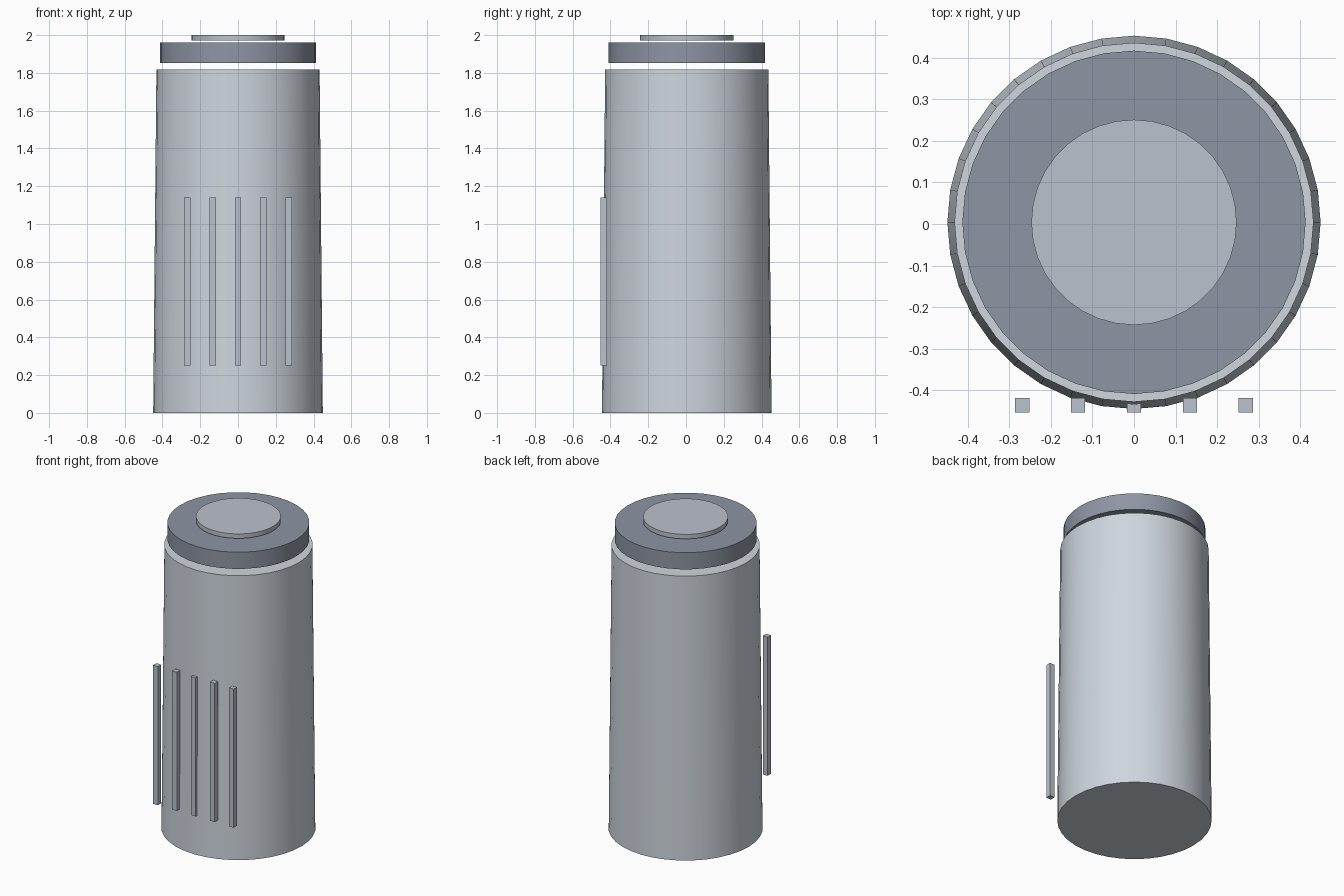
import bpy
import math

if "Cube" in bpy.data.objects:
    bpy.data.objects.remove(bpy.data.objects["Cube"])

SIDES = 36
CENTRE_Y = 0.004


def material(name, rgb):
    mat = bpy.data.materials.new(name)
    mat.diffuse_color = (*rgb, 1.0)
    mat.use_nodes = True
    mat.node_tree.nodes["Principled BSDF"].inputs["Base Color"].default_value = mat.diffuse_color
    return mat


def round_part(name, r_bottom, r_top, z0, z1, mat):
    bpy.ops.mesh.primitive_cone_add(vertices=SIDES, radius1=r_bottom, radius2=r_top,
                                    depth=z1 - z0, location=(0, CENTRE_Y, (z0 + z1) / 2))
    obj = bpy.context.object
    obj.name = name
    obj.data.materials.append(mat)
    bpy.ops.object.shade_smooth_by_angle(angle=math.radians(30))
    return obj


def bar(name, x, y, z0, z1, width, mat):
    bpy.ops.mesh.primitive_cube_add(size=1, location=(x, y, (z0 + z1) / 2))
    obj = bpy.context.object
    obj.name = name
    obj.scale = (width, width, z1 - z0)
    bpy.ops.object.transform_apply(location=False, rotation=False, scale=True)
    obj.data.materials.append(mat)
    return obj


light = material("light_metal", (0.62, 0.67, 0.73))
dark = material("dark_cap", (0.27, 0.30, 0.37))
mid = material("mid_metal", (0.50, 0.54, 0.61))

# Tapered body, with the lid and button hovering just above it
round_part("body", 0.449, 0.432, 0.0, 1.818, light)
round_part("lid", 0.413, 0.413, 1.853, 1.96, dark)
round_part("lid_button", 0.247, 0.247, 1.971, 2.0, mid)

# Row of straight grip ribs on the front
for i in range(5):
    bar(f"grip_rib_{i + 1}", (i - 2) * 0.1345, -0.436, 0.25, 1.14, 0.034, mid)
